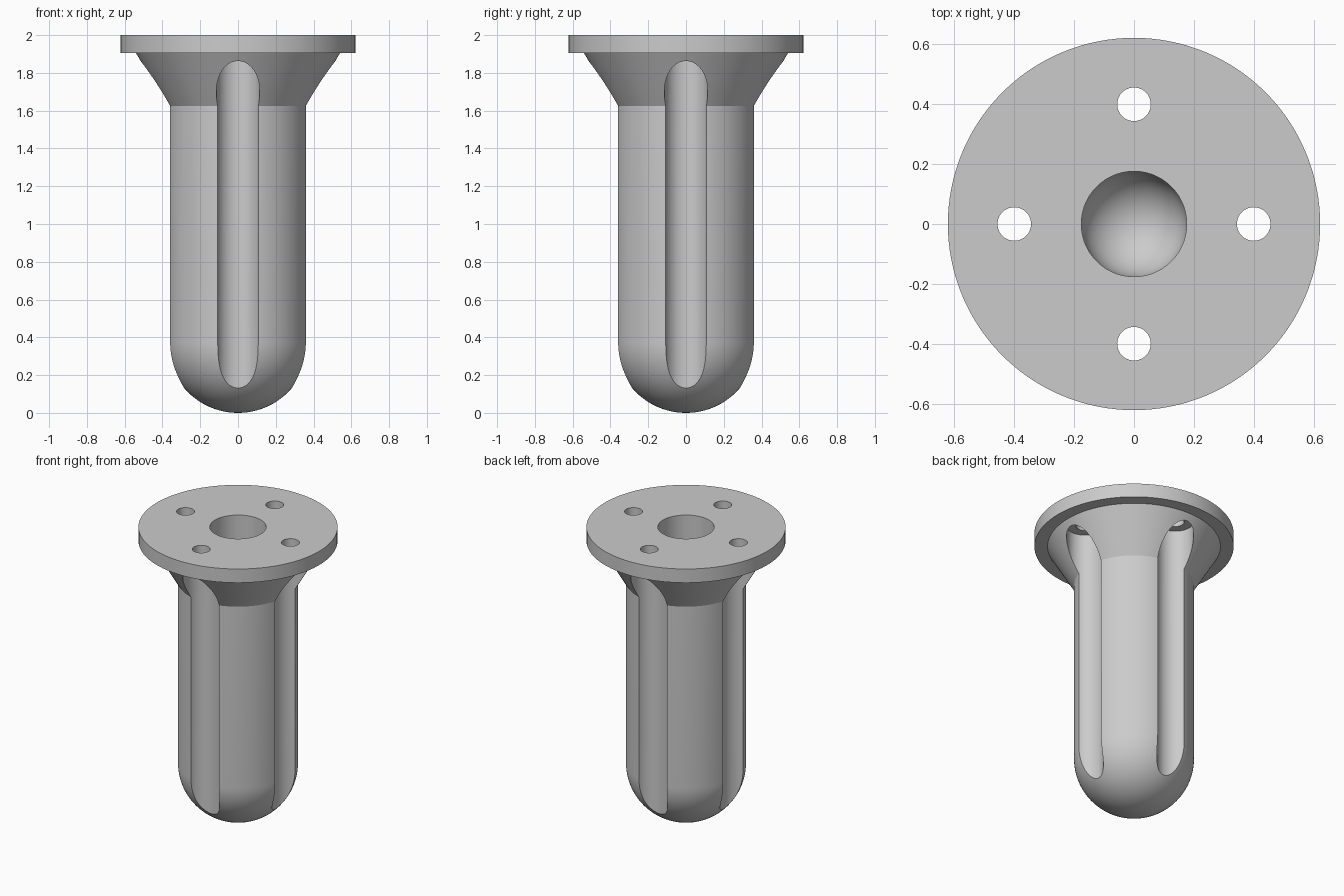
import bpy
import bmesh
from math import cos, sin, pi, radians
from mathutils import Matrix, Vector

cube = bpy.data.objects.get("Cube")
if cube:
    bpy.data.objects.remove(cube, do_unlink=True)

# Main sizes
HEIGHT, FLANGE_Z, NECK_Z = 2.0, 1.905, 1.625
BODY_R, BORE_R, FLANGE_R, CONE_R = 0.375, 0.176, 0.622, 0.54
FLUTE_R, SCREW_R, PITCH_R = 0.115, 0.056, 0.4

grey = bpy.data.materials.new("plain grey")
grey.use_nodes = True
colour = (0.6, 0.6, 0.6, 1)
grey.diffuse_color = colour
grey.node_tree.nodes["Principled BSDF"].inputs["Base Color"].default_value = colour


def lathe(name, profile, steps):
    """Spin an (r, z) profile, starting and ending on the axis, into a solid."""
    bm = bmesh.new()
    verts = [bm.verts.new((r, 0, z)) for r, z in profile]
    edges = [bm.edges.new(pair) for pair in zip(verts, verts[1:])]
    bmesh.ops.spin(bm, geom=verts + edges, axis=(0, 0, 1), cent=(0, 0, 0),
                   angle=2 * pi, steps=steps, use_duplicate=False)
    bmesh.ops.remove_doubles(bm, verts=bm.verts, dist=1e-4)
    bmesh.ops.recalc_face_normals(bm, faces=bm.faces)
    mesh = bpy.data.meshes.new(name)
    bm.to_mesh(mesh)
    bm.free()
    mesh.materials.append(grey)
    obj = bpy.data.objects.new(name, mesh)
    bpy.context.collection.objects.link(obj)
    return obj


def dome(radius, steps):
    """Lower quarter arc, from the axis outward, about the body's round end."""
    angles = [pi / 2 * i / steps for i in range(steps + 1)]
    return [(radius * sin(a), BODY_R - radius * cos(a)) for a in angles]


# Round-ended body, flared neck, flange and blind round-bottomed bore
outside = dome(BODY_R, 24) + [(BODY_R, NECK_Z), (CONE_R, FLANGE_Z),
                              (FLANGE_R, FLANGE_Z), (FLANGE_R, HEIGHT)]
inside = [(BORE_R, HEIGHT)] + dome(BORE_R, 16)[::-1]
body = lathe("fluted_flanged_body", outside + inside, 128)

# Stepped cutters: a wide flute below the flange and a screw hole through it
cut_profile = [(0, -0.1), (FLUTE_R, -0.1), (FLUTE_R, FLANGE_Z),
               (SCREW_R, FLANGE_Z), (SCREW_R, 2.1), (0, 2.1)]
for i in range(4):
    cutter = lathe("flute_cutter", cut_profile, 64)
    offset = Matrix.Rotation(i * pi / 2, 4, "Z") @ Vector((PITCH_R, 0, 0))
    cutter.data.transform(Matrix.Translation(offset))
    cutter.hide_render = True
    cutter.hide_viewport = False
    cut = body.modifiers.new("flute", "BOOLEAN")
    cut.operation = "DIFFERENCE"
    cut.solver = "EXACT"
    cut.object = cutter

# Apply the cuts, then drop the cutters
bpy.context.view_layer.update()
graph = bpy.context.evaluated_depsgraph_get()
result = bpy.data.meshes.new_from_object(body.evaluated_get(graph))
body.modifiers.clear()
body.data = result
for obj in [o for o in bpy.data.objects if o.name.startswith("flute_cutter")]:
    bpy.data.objects.remove(obj, do_unlink=True)

# Smooth round surfaces with crisp edges
for obj in bpy.context.selected_objects:
    obj.select_set(False)
body.select_set(True)
bpy.context.view_layer.objects.active = body
bpy.ops.object.shade_smooth_by_angle(angle=radians(22))
